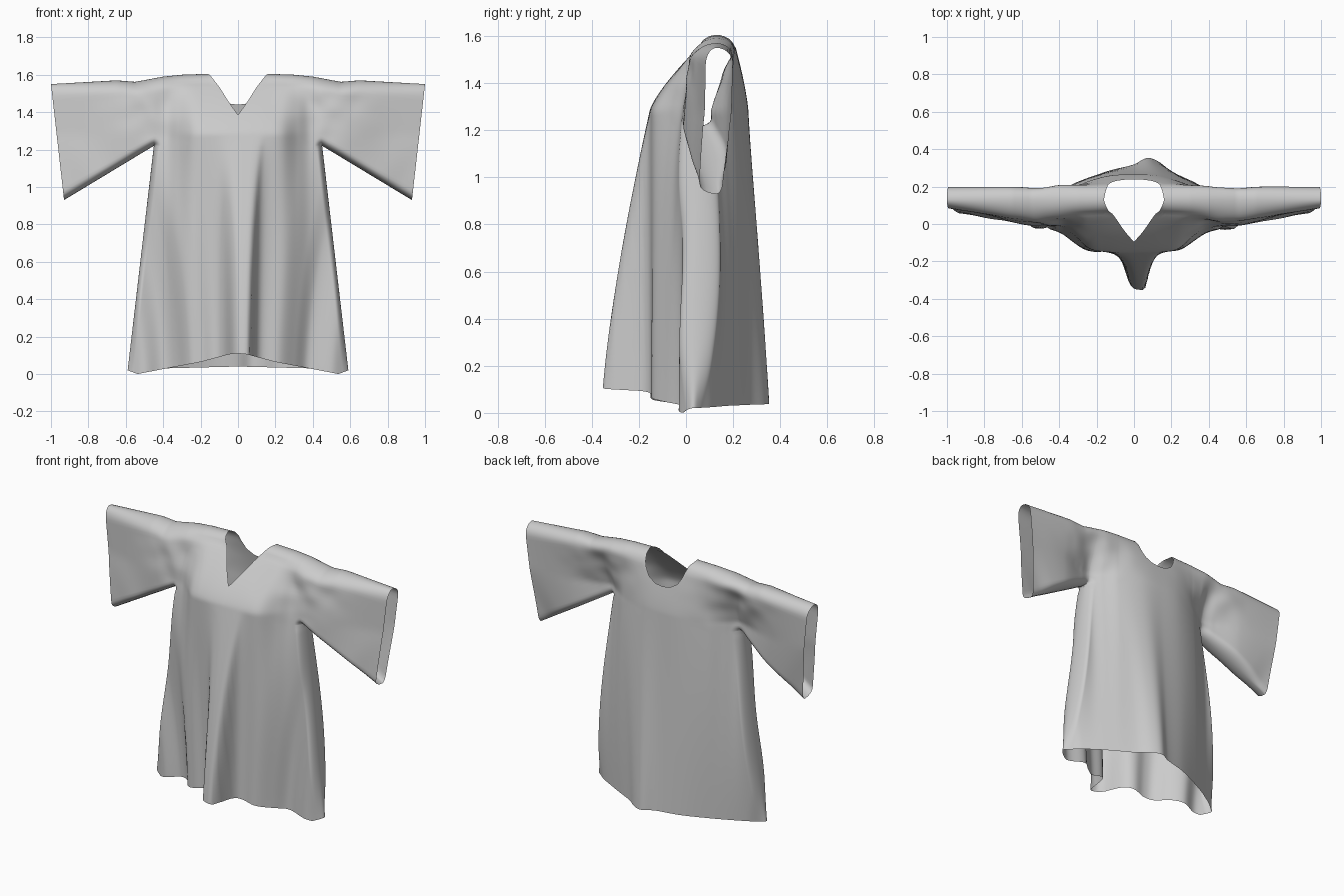
import bpy, bmesh, math
from mathutils import noise, Vector

if "Cube" in bpy.data.objects:
    bpy.data.objects.remove(bpy.data.objects["Cube"])

PIT = (0.45, 1.22)     # armpit


def mirror(half):
    return [(-x, y) for x, y in reversed(half) if x > 0] + half


# Depth tables (x, y): front and back cloth at hem, chest and shoulder level
HEM_F = [(-1, .08), (-.59, .01), (-.5, -.025), (-.4, 0), (-.33, -.04), (-.26, -.13), (-.2, -.15),
         (-.12, -.145), (-.07, -.19), (-.02, -.33), (.03, -.358), (.065, -.335), (.085, -.21),
         (.12, -.155), (.22, -.14), (.3, -.08), (.37, -.02), (.5, -.03), (.59, .01), (1, .08)]
HEM_B = [(-1, .17), (-.8, .14), (-.59, .05), (-.5, .105), (-.4, .165), (-.3, .215), (-.15, .28), (0, .32),
         (.07, .355), (.13, .335), (.2, .28), (.3, .225), (.4, .17), (.5, .11), (.59, .05), (.8, .14), (1, .17)]
CHEST_F = mirror([(0, -.155), (.16, -.148), (.24, -.13), (.32, -.06), (.38, -.02), (.47, -.01),
                  (.6, 0), (.8, .05), (1, .085)])
CHEST_B = mirror([(0, .265), (.15, .255), (.3, .205), (.38, .15), (.45, .105), (.52, .12), (.7, .175), (1, .195)])
TOP_F = mirror([(0, .06), (.3, .05), (.45, .03), (.6, .03), (1, .085)])
TOP_B = mirror([(0, .21), (.3, .21), (.45, .21), (1, .2)])

# Outline tables (x, z)
SHOULDER = [(.155, 1.605), (.3, 1.6), (.4, 1.59), (.48, 1.575), (.55, 1.562), (.65, 1.57), (1, 1.55)]
NECK_F = [(0, 1.385), (.05, 1.455), (.1, 1.535), (.155, 1.605)]
NECK_B = [(0, 1.44), (.05, 1.446), (.1, 1.475), (.13, 1.525), (.155, 1.605)]
EDGE_F = [(0, .11), (.05, .105), (.2, .065), (.37, .033), (.54, 0), (.595, .02)]
EDGE_B = [(0, .04), (.4, .03), (.595, .02)]


def lin(tab, x):
    for (a, p), (b, q) in zip(tab, tab[1:]):
        if x <= b:
            return p + (q - p) * max(0, (x - a) / (b - a))
    return tab[-1][1]


def curve(tab, x):
    """Smooth Hermite interpolation of a table."""
    x = min(max(x, tab[0][0]), tab[-1][0])
    n = len(tab)
    i = next(k for k in range(n - 1) if x <= tab[k + 1][0])

    def slope(k):
        a, b = tab[max(k - 1, 0)], tab[min(k + 1, n - 1)]
        return (b[1] - a[1]) / (b[0] - a[0])
    (a, p), (b, q) = tab[i], tab[i + 1]
    h = b - a
    t = (x - a) / h
    return (p * (1 + 2 * t) * (1 - t) ** 2 + slope(i) * h * t * (1 - t) ** 2
            + q * t * t * (3 - 2 * t) + slope(i + 1) * h * t * t * (t - 1))


def seg_dist(p, a, b):
    ax, az = b[0] - a[0], b[1] - a[1]
    t = ((p[0] - a[0]) * ax + (p[1] - a[1]) * az) / (ax * ax + az * az)
    t = min(1, max(0, t))
    return math.hypot(p[0] - a[0] - t * ax, p[1] - a[1] - t * az)


# Closed seams with their rounding radius
SEAMS = [(a, b, .07) for a, b in zip(SHOULDER, SHOULDER[1:])]
SEAMS += [(PIT, (.93, .93), .04), (PIT, (.59, .02), .03)]


def seam_y(ax, z):
    """Depth at which the front and back cloth meet."""
    if z < PIT[1] and ax < PIT[0] + .14 * (PIT[1] - z) / 1.2 + .0001:
        return .03 + .03 * z / PIT[1]
    t = max((ax - PIT[0]) / .45, (z - PIT[1]) / .25)
    return .06 + .07 * min(1, max(0, t))


def cloth(x, z, back):
    """Point on the front or back cloth above outline position (x, z)."""
    hem, chest, top = (HEM_B, CHEST_B, TOP_B) if back else (HEM_F, CHEST_F, TOP_F)
    if z < 1.28:
        t = max(0, z / 1.28) ** (1.1 if back else 1.4)
        y = curve(hem, x * (1 - .45 * t)) * (1 - t) + curve(chest, x) * t
    else:
        t = min(1, (z - 1.28) / .28) ** (1 if back and abs(x) > .3 else 1.3)
        y = curve(chest, x) * (1 - t) + curve(top, x) * t
    # wrinkles fanning out around the armpit and shoulder
    ax = abs(x)
    amp = math.exp(-((ax - .45) / .2) ** 2 - ((z - 1.44) / .13) ** 2)
    ang = math.atan2(z - 1.15, ax - .38)
    y += amp * (.005 * math.sin(9 * ang + x) + .014 * noise.noise(Vector((x * 8, z * 10, 4 * back))))
    # round off towards the seams
    k = max(1 - min(1, seg_dist((ax, z), a, b) / r) for a, b, r in SEAMS)
    mid = seam_y(ax, z)
    return (x, mid + (y - mid) * math.sqrt(max(0, 1 - k * k)), z)


bm = bmesh.new()


def patch(nu, nv, outline, back):
    grid = [[bm.verts.new(cloth(*outline(i / nu, j / nv), back)) for j in range(nv + 1)] for i in range(nu + 1)]
    for i in range(nu):
        for j in range(nv):
            bm.faces.new((grid[i][j], grid[i + 1][j], grid[i + 1][j + 1], grid[i][j + 1]))


def ease(v):
    return (1 - math.cos(math.pi * v)) / 2


for back in (False, True):
    edge, neck = (EDGE_B, NECK_B) if back else (EDGE_F, NECK_F)

    # Skirt: hem to armpit, flaring downwards
    def skirt(u, v):
        s = math.sin(math.pi * (u - .5))
        z0 = lin(edge, abs(s) * .595)
        z = z0 + (PIT[1] - z0) * v
        return s * (PIT[0] + .14 * (PIT[1] - z) / 1.2), z

    # Chest: armpit to shoulder line and neckline
    def chest(u, v):
        x = PIT[0] * math.sin(math.pi * (u - .5))
        top = lin(neck if abs(x) < .155 else SHOULDER, abs(x))
        return x, PIT[1] + (top - PIT[1]) * ease(v)

    patch(120, 44, skirt, back)
    patch(120, 28, chest, back)

    # Wide sleeves with a slanted cuff
    for side in (-1, 1):
        def sleeve(u, v):
            xt, xb = PIT[0] + .55 * u, PIT[0] + .48 * u
            zt, zb = lin(SHOULDER, xt), PIT[1] - .29 * u
            v = ease(v)
            return side * (xb + (xt - xb) * v), zb + (zt - zb) * v
        patch(44, 28, sleeve, back)

# Sew front, back and sleeves together
bmesh.ops.remove_doubles(bm, verts=bm.verts, dist=.0004)
bmesh.ops.recalc_face_normals(bm, faces=bm.faces)
me = bpy.data.meshes.new("robe")
bm.to_mesh(me)
bm.free()
robe = bpy.data.objects.new("robe", me)
bpy.context.collection.objects.link(robe)
for p in me.polygons:
    p.use_smooth = True
